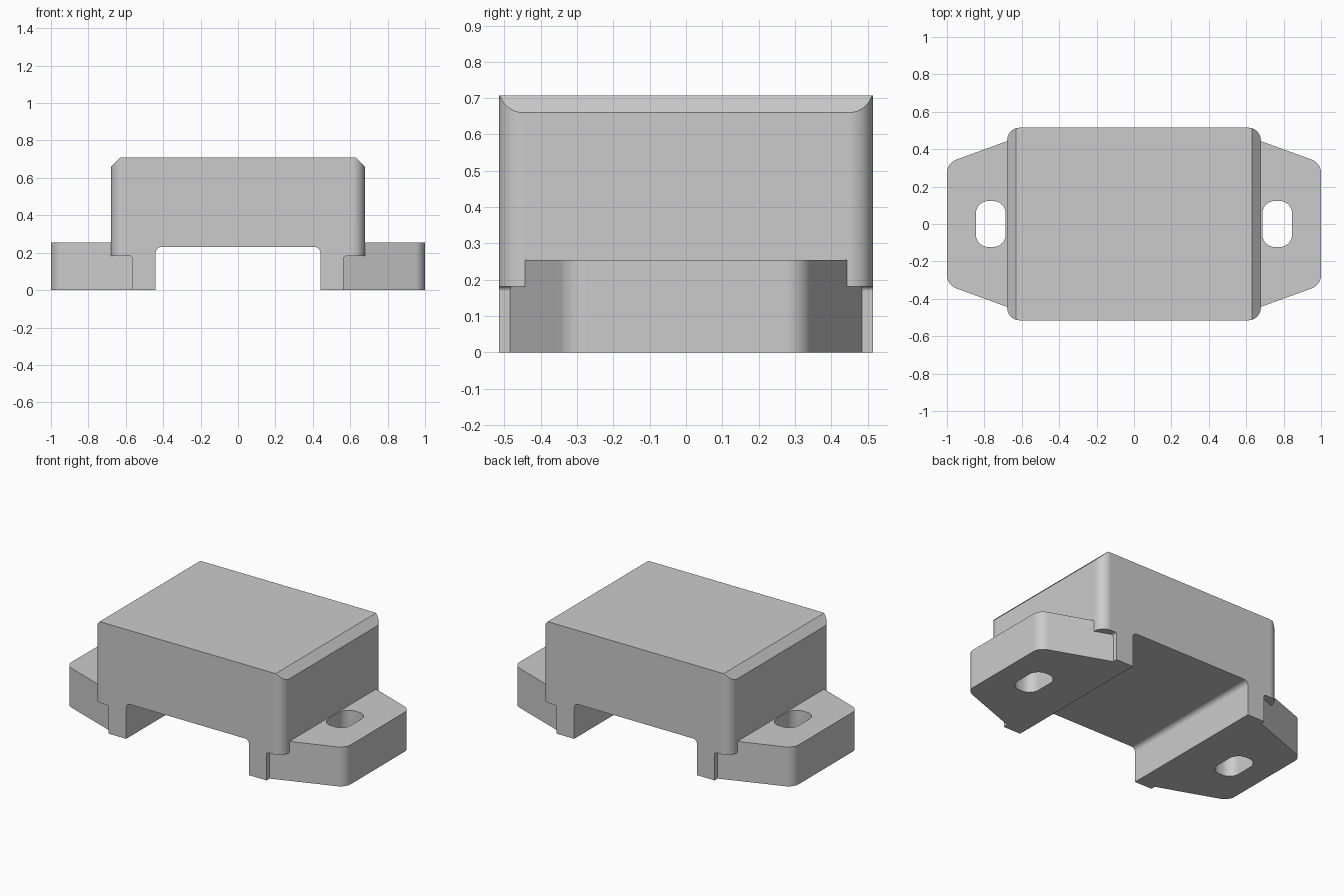
import bpy, bmesh, math
from mathutils import Vector

if "Cube" in bpy.data.objects:
    bpy.data.objects.remove(bpy.data.objects["Cube"])

grey = bpy.data.materials.new("plain_grey")
grey.diffuse_color = (0.6, 0.6, 0.6, 1)
grey.use_nodes = True
grey.node_tree.nodes["Principled BSDF"].inputs["Base Color"].default_value = grey.diffuse_color


def rounded(points, steps=10):
    """Outline from (x, y, corner radius) points."""
    out = []
    n = len(points)
    for i, (x, y, r) in enumerate(points):
        p = Vector((x, y))
        if r == 0:
            out.append(p)
            continue
        a = (Vector(points[i - 1][:2]) - p).normalized()
        b = (Vector(points[(i + 1) % n][:2]) - p).normalized()
        half = a.angle(b) / 2
        t = r / math.tan(half)
        c = p + (a + b).normalized() * (r / math.sin(half))
        s, e = (p + a * t - c).normalized(), (p + b * t - c).normalized()
        out += [c + s.slerp(e, k / steps).normalized() * r for k in range(steps + 1)]
    return out


def prism(name, outline, lo, hi, axis="Z"):
    """Extrude an outline along z (plan) or y (front profile)."""
    bm = bmesh.new()
    place = (lambda p, w: (p.x, p.y, w)) if axis == "Z" else (lambda p, w: (p.x, w, p.y))
    rings = [[bm.verts.new(place(p, w)) for p in outline] for w in (lo, hi)]
    n = len(outline)
    for i in range(n):
        j = (i + 1) % n
        bm.faces.new((rings[0][i], rings[0][j], rings[1][j], rings[1][i]))
    bm.faces.new(rings[0][::-1])
    bm.faces.new(rings[1])
    bmesh.ops.recalc_face_normals(bm, faces=bm.faces)
    me = bpy.data.meshes.new(name)
    bm.to_mesh(me)
    bm.free()
    me.materials.append(grey)
    ob = bpy.data.objects.new(name, me)
    bpy.context.collection.objects.link(ob)
    return ob


def combine(ob, other, operation):
    """Boolean another solid into ob, then discard it."""
    mod = ob.modifiers.new("cut", "BOOLEAN")
    mod.operation, mod.object, mod.solver = operation, other, "EXACT"
    bpy.context.view_layer.objects.active = ob
    bpy.ops.object.modifier_apply(modifier=mod.name)
    bpy.data.objects.remove(other, do_unlink=True)


# Housing: front profile with legs, channel and top chamfers
right = [(0.44, 0.23, 0.03), (0.44, 0, 0), (0.565, 0, 0), (0.565, 0.182, 0.014),
         (0.75, 0.182, 0), (0.75, 0.588, 0), (0.63, 0.708, 0)]
left = [(-x, z, r) for x, z, r in reversed(right)]
housing = prism("bracket_housing", rounded(right + left), -0.6, 0.6, "Y")

# Rounded plan trims the housing's vertical corners
plan = [(0.678, 0.515, 0.067), (-0.678, 0.515, 0.067),
        (-0.678, -0.515, 0.067), (0.678, -0.515, 0.067)]
combine(housing, prism("plan_trim", rounded(plan), -0.1, 0.9), "INTERSECT")

# Tapered mounting ears, each with a slotted hole
for s in (1, -1):
    ear = prism("mounting_ear", rounded([(s * 0.5, 0.508, 0), (s * 1.0, 0.326, 0.075),
                                         (s * 1.0, -0.326, 0.075), (s * 0.5, -0.508, 0)]), 0, 0.255)
    combine(housing, ear, "UNION")
    slot = [(s * 0.686, 0.123, 0.068), (s * 0.846, 0.123, 0.068),
            (s * 0.846, -0.123, 0.068), (s * 0.686, -0.123, 0.068)]
    combine(housing, prism("slot_cutter", rounded(slot), -0.1, 0.4), "DIFFERENCE")

# Smooth fillets, flat main faces
bpy.ops.object.select_all(action="DESELECT")
housing.select_set(True)
bpy.context.view_layer.objects.active = housing
bpy.ops.object.shade_smooth_by_angle(angle=math.radians(15))
weighted = housing.modifiers.new("flat_faces", "WEIGHTED_NORMAL")
weighted.keep_sharp = True
